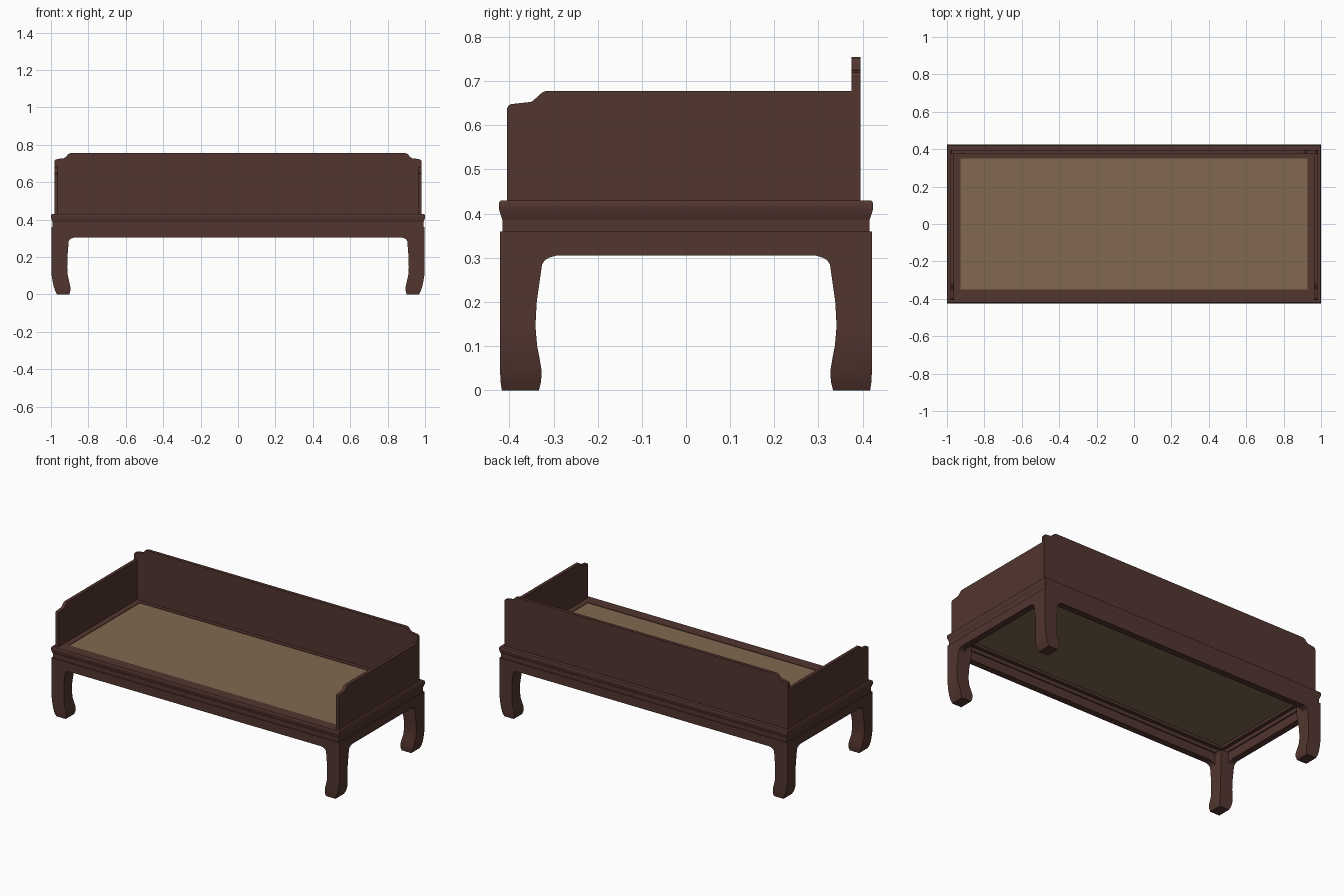
import bpy, bmesh
from mathutils import Vector

cube = bpy.data.objects.get("Cube")
if cube:
    bpy.data.objects.remove(cube)


def material(name, rgb):
    m = bpy.data.materials.new(name)
    m.use_nodes = True
    m.diffuse_color = (*rgb, 1)
    m.node_tree.nodes["Principled BSDF"].inputs["Base Color"].default_value = (*rgb, 1)
    return m


WOOD = material("dark wood", (0.085, 0.036, 0.028))
MAT = material("woven tan", (0.22, 0.14, 0.08))


def finish(name, bm, mat, smooth=False):
    bmesh.ops.recalc_face_normals(bm, faces=bm.faces)
    mesh = bpy.data.meshes.new(name)
    bm.to_mesh(mesh)
    bm.free()
    mesh.materials.append(mat)
    ob = bpy.data.objects.new(name, mesh)
    bpy.context.collection.objects.link(ob)
    if smooth:
        bpy.ops.object.select_all(action="DESELECT")
        ob.select_set(True)
        bpy.context.view_layer.objects.active = ob
        bpy.ops.object.shade_smooth_by_angle(angle=0.6)
    return ob


def loft(name, loops, mat, closed=False, smooth=False):
    """Skin a row of equal vertex loops; closed joins the last to the first."""
    bm = bmesh.new()
    rings = [[bm.verts.new(p) for p in loop] for loop in loops]
    n = len(rings[0])
    pairs = list(zip(rings, rings[1:]))
    if closed:
        pairs.append((rings[-1], rings[0]))
    else:
        bm.faces.new(rings[0])
        bm.faces.new(rings[-1])
    for a, b in pairs:
        for i in range(n):
            j = (i + 1) % n
            bm.faces.new((a[i], a[j], b[j], b[i]))
    return finish(name, bm, mat, smooth)


def plate(name, outline, axis, a, b, mat=WOOD):
    """Extrude a (horizontal, z) outline along axis from a to b."""
    def place(h, z, d):
        return Vector((h, d, z)) if axis == "y" else Vector((d, h, z))
    return loft(name, [[place(h, z, d) for h, z in outline] for d in (a, b)], mat)


def ring(name, profile):
    """Rectangular frame from (inset, z) profile points."""
    def rect(i, z):
        x, y = 1.0 - i, 0.424 - i
        return [(-x, -y, z), (x, -y, z), (x, y, z), (-x, y, z)]
    return loft(name, [rect(i, z) for i, z in profile], WOOD, True, True)


# Seat frame with rounded edge, recessed waist, and mat
ring("seat_frame", [(0.073, 0.43), (0.004, 0.43), (0.001, 0.425), (0, 0.415),
                    (0.002, 0.404), (0.006, 0.392), (0.009, 0.384), (0.073, 0.384)])
ring("waist", [(0.05, 0.386), (0.008, 0.386), (0.008, 0.36), (0.05, 0.36)])
plate("seat_mat", [(-0.93, 0.40), (0.93, 0.40), (0.93, 0.427), (-0.93, 0.427)],
      "y", -0.354, 0.354, MAT)

# Hoof-footed legs: z, outer x, inner x, outer y, inner y
SECTIONS = [(0, .968, .902, .417, .333), (.02, .978, .896, .42, .328),
            (.045, .986, .897, .421, .327), (.075, .992, .904, .421, .332),
            (.1, .996, .91, .421, .337), (.145, .998, .913, .421, .341),
            (.2, .998, .912, .421, .338), (.285, .998, .905, .421, .326),
            (.36, .998, .905, .421, .326)]
for sx, side in ((1, "left"), (-1, "right")):
    for sy, end in ((-1, "front"), (1, "back")):
        loft(f"{end}_{side}_leg",
             [[(sx * x, sy * y, z) for x, y in ((xo, yo), (xi, yo), (xi, yi), (xo, yi))]
              for z, xo, xi, yo, yi in SECTIONS], WOOD, smooth=True)


def mirrored(half):
    """Complete a right-hand outline with its mirror image."""
    return half + [(-h, z) for h, z in reversed(half)]


# Aprons with small curved spandrels meeting the legs
def apron(leg):
    return mirrored([(leg, .36), (leg, .285), (leg - .006, .294),
                     (leg - .015, .3), (leg - .032, .305)])


for s, end, side in ((-1, "front", "right"), (1, "back", "left")):
    plate(f"{end}_apron", apron(.905), "y", s * .421, s * .381)
    plate(f"{side}_apron", apron(.326), "x", s * .998, s * .958)

# Back panel with stepped shoulders
plate("back_panel", mirrored([(.982, .425), (.982, .712), (.977, .72), (.965, .724),
                              (.93, .728), (.918, .737), (.908, .75), (.895, .755)]),
      "y", .375, .395)

# Side panels, stepped down toward the front
side_outline = [(.376, .425), (.376, .678), (-.315, .678), (-.325, .675), (-.338, .663),
                (-.35, .653), (-.395, .648), (-.402, .645), (-.405, .638), (-.405, .425)]
for s, side in ((1, "left"), (-1, "right")):
    plate(f"{side}_panel", side_outline, "x", s * .962, s * .982)
